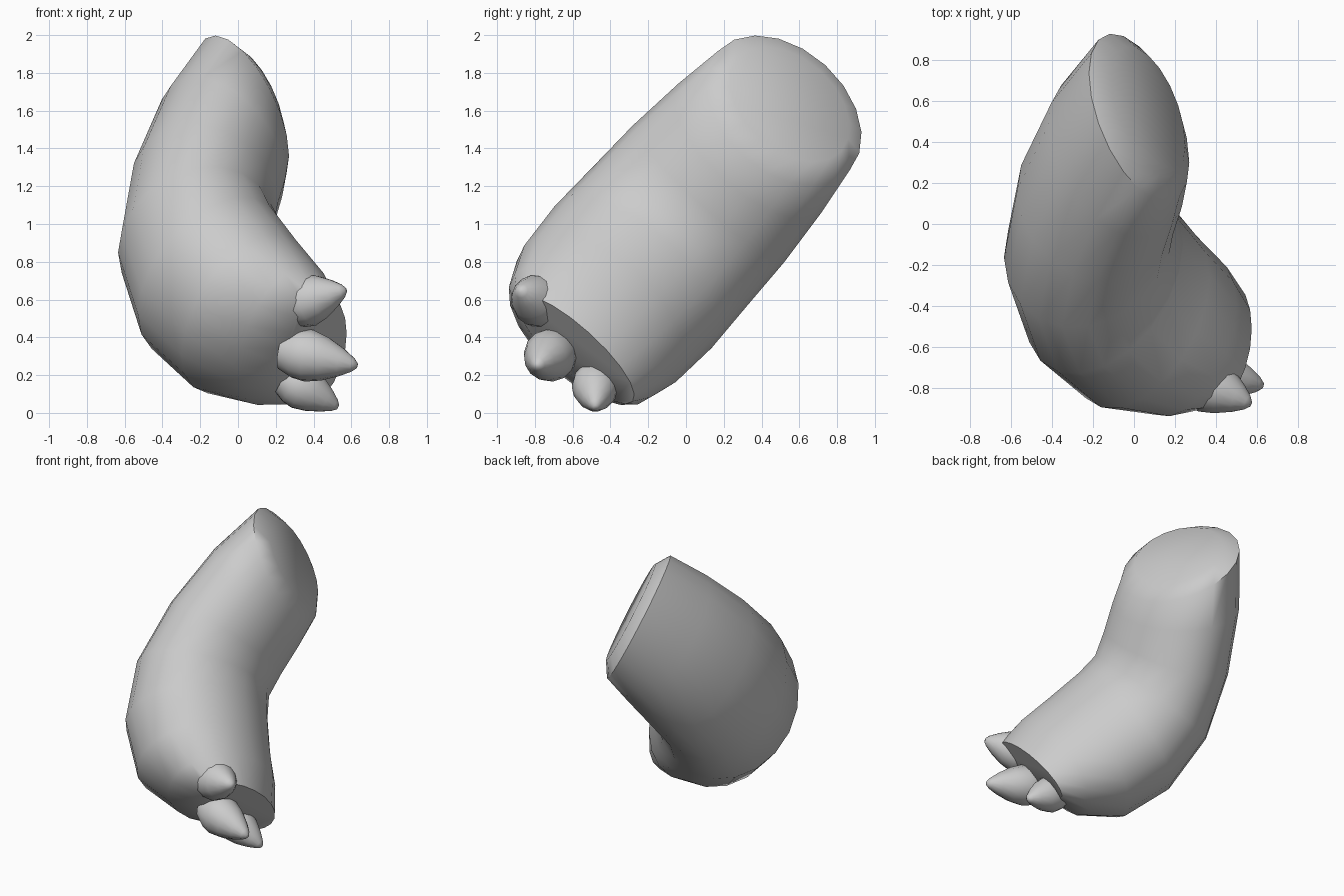
import bpy, bmesh, math
from mathutils import Vector

cube = bpy.data.objects.get("Cube")
if cube:
    bpy.data.objects.remove(cube, do_unlink=True)

grey = bpy.data.materials.new("plain_grey")
grey.use_nodes = True
grey.diffuse_color = (0.6, 0.6, 0.6, 1)
grey.node_tree.nodes["Principled BSDF"].inputs["Base Color"].default_value = (0.6, 0.6, 0.6, 1)

# The arm bends in a tilted plane spanned by X and ALONG; WIDE is across it
X = Vector((1, 0, 0))
ALONG = Vector((0, 0.67, 0.74)).normalized()
WIDE = Vector((0, 0.74, -0.67)).normalized()


def loft(name, rings, angle):
    """Skin a list of rings of points and close both ends."""
    bm = bmesh.new()
    loops = [[bm.verts.new(p) for p in ring] for ring in rings]
    n = len(loops[0])
    for a, b in zip(loops, loops[1:]):
        for i in range(n):
            j = (i + 1) % n
            bm.faces.new((a[i], a[j], b[j], b[i]))
    bm.faces.new(loops[0][::-1])
    bm.faces.new(loops[-1])
    bmesh.ops.recalc_face_normals(bm, faces=bm.faces)
    mesh = bpy.data.meshes.new(name)
    bm.to_mesh(mesh)
    bm.free()
    mesh.materials.append(grey)
    obj = bpy.data.objects.new(name, mesh)
    bpy.context.collection.objects.link(obj)
    bpy.ops.object.select_all(action='DESELECT')
    obj.select_set(True)
    bpy.context.view_layer.objects.active = obj
    bpy.ops.object.shade_smooth_by_angle(angle=math.radians(angle))


def ellipse(center, u, v, sides):
    turns = [math.tau * i / sides for i in range(sides)]
    return [center + u * math.cos(a) + v * math.sin(a) for a in turns]


def arm_ring(outer, inner, half_width, across=-0.69):
    a, b = (X * p[0] + ALONG * p[1] + WIDE * across for p in (outer, inner))
    return ellipse((a + b) / 2, (a - b) / 2, WIDE * half_width, 20)


# Bent arm: outer point, inner point and half width of each section,
# starting with the slightly domed upper end
sections = [
    ((-0.11, 1.82), (0.25, 1.34), 0.37),
    ((-0.22, 1.86), (0.27, 1.21), 0.47),
    ((-0.42, 1.48), (0.25, 1.05), 0.51),
    ((-0.57, 1.01), (0.21, 0.87), 0.54),
    ((-0.635, 0.52), (0.19, 0.73), 0.55),
    ((-0.53, 0.08), (0.24, 0.61), 0.56),
    ((-0.30, -0.21), (0.37, 0.38), 0.54),
    ((0.00, -0.30), (0.50, 0.17), 0.485, -0.68),
    ((0.25, -0.26), (0.575, -0.03), 0.41, -0.66),
]
loft("bent_arm", [arm_ring(*s) for s in sections], 45)


# Blunt claws around the front rim of the lower end
def claw(name, base, tip, radius):
    base, tip = Vector(base), Vector(tip)
    axis = tip - base
    u = axis.orthogonal().normalized()
    v = axis.normalized().cross(u)
    profile = [(-0.15, 0.75), (0.05, 0.95), (0.25, 1), (0.5, 0.83),
               (0.75, 0.54), (0.93, 0.27), (1, 0.1)]
    loft(name, [ellipse(base + axis * t, u * radius * r, v * radius * r, 14)
                for t, r in profile], 50)


claw("upper_claw", (0.31, -0.76, 0.58), (0.57, -0.88, 0.65), 0.14)
claw("middle_claw", (0.29, -0.70, 0.32), (0.63, -0.79, 0.25), 0.14)
claw("lower_claw", (0.28, -0.48, 0.17), (0.53, -0.48, 0.03), 0.125)
